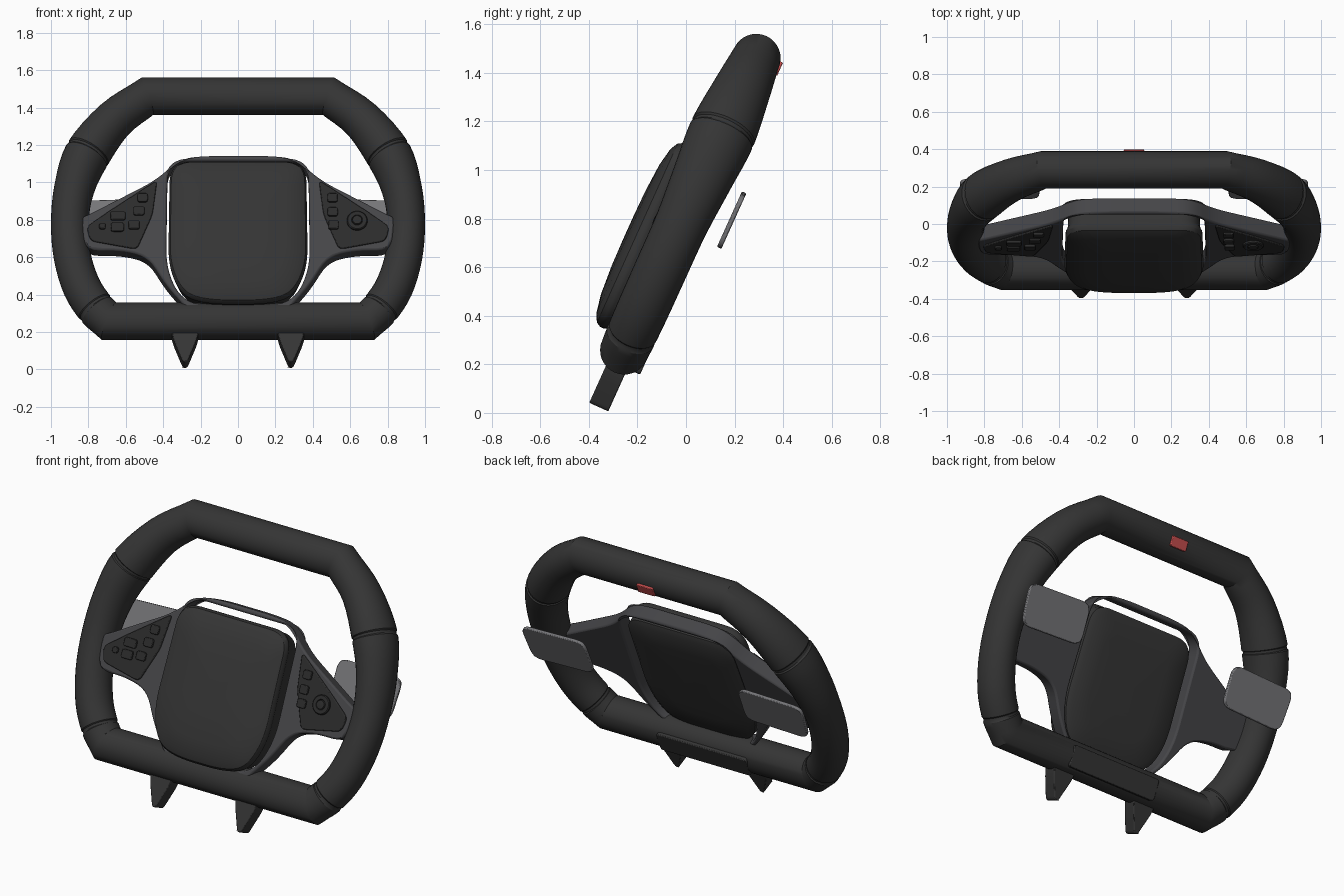
import bpy, bmesh, math
from mathutils import Matrix, Vector

if "Cube" in bpy.data.objects:
    bpy.data.objects.remove(bpy.data.objects["Cube"])

# Local frame: x right, y up along the wheel plane, z out of the wheel face
TILT = math.radians(65.7)
PLACE = Matrix.Translation((0, 0.017, 0.857)) @ Matrix.Rotation(TILT, 4, 'X')


def material(name, color):
    m = bpy.data.materials.new(name)
    m.diffuse_color = (*color, 1)
    m.use_nodes = True
    m.node_tree.nodes["Principled BSDF"].inputs["Base Color"].default_value = m.diffuse_color
    return m


DARK = material("dark_grip", (0.035, 0.035, 0.035))
FRAME = material("frame_grey", (0.06, 0.06, 0.065))
PANEL = material("panel_dark", (0.025, 0.025, 0.025))
METAL = material("paddle_grey", (0.18, 0.18, 0.19))
RED = material("marker_red", (0.6, 0.08, 0.08))


def up(z, n=0.0):
    """In-plane height for a front-view height z on depth n."""
    return (z - 0.857 - 0.412 * n) / 0.911


def finish(name, bm, mat, bevel=0.0):
    bmesh.ops.recalc_face_normals(bm, faces=bm.faces)
    me = bpy.data.meshes.new(name)
    bm.to_mesh(me)
    bm.free()
    ob = bpy.data.objects.new(name, me)
    bpy.context.collection.objects.link(ob)
    ob.matrix_world = PLACE
    me.materials.append(mat)
    if bevel:
        b = ob.modifiers.new("bevel", 'BEVEL')
        b.width, b.segments, b.limit_method = bevel, 2, 'ANGLE'
        b.angle_limit = math.radians(50)
        b.use_clamp_overlap = False
    bpy.ops.object.select_all(action='DESELECT')
    ob.select_set(True)
    bpy.context.view_layer.objects.active = ob
    bpy.ops.object.shade_smooth_by_angle(angle=math.radians(32))
    return ob


def rounded(pts, d, seg=5):
    """Closed outline with every corner replaced by a curve."""
    pts = [Vector(p) for p in pts]
    out = []
    for i, p in enumerate(pts):
        a, b = pts[i - 1] - p, pts[(i + 1) % len(pts)] - p
        s = p + a.normalized() * min(d, a.length * 0.48)
        e = p + b.normalized() * min(d, b.length * 0.48)
        for k in range(seg + 1):
            t = k / seg
            out.append(s * (1 - t) ** 2 + p * 2 * t * (1 - t) + e * t * t)
    return out


def plate(name, loops, n0, n1, mat, bevel=0.0):
    """Flat outline (extra loops are holes) extruded from n0 to n1."""
    bm = bmesh.new()
    for loop in loops:
        vs = [bm.verts.new((p[0], p[1], n0)) for p in loop]
        for i in range(len(vs)):
            bm.edges.new((vs[i - 1], vs[i]))
    bmesh.ops.triangle_fill(bm, use_beauty=True, edges=bm.edges[:], normal=(0, 0, 1))
    ext = bmesh.ops.extrude_face_region(bm, geom=bm.faces[:], use_keep_orig=True)
    moved = [g for g in ext["geom"] if isinstance(g, bmesh.types.BMVert)]
    bmesh.ops.translate(bm, verts=moved, vec=(0, 0, n1 - n0))
    return finish(name, bm, mat, bevel)


def skin(bm, rings, closed):
    rows = [[bm.verts.new(p) for p in r] for r in rings]
    n = len(rows[0])
    for i in range(0 if closed else 1, len(rows)):
        a, b = rows[i - 1], rows[i]
        for j in range(n):
            bm.faces.new((a[j - 1], a[j], b[j], b[j - 1]))
    return rows


def rect(cx, cy, w, h):
    return [(cx - w / 2, cy - h / 2), (cx + w / 2, cy - h / 2),
            (cx + w / 2, cy + h / 2), (cx - w / 2, cy + h / 2)]


def both(half):
    """Full outline from its right half, listed top to bottom."""
    return half + [(-x, y) for x, y in reversed(half)]


# Rim: right-side path of x, front height, in-plane radius, depth radius
KEYS = [(.69, .258, .1, .1), (.76, .325, .103, .104), (.835, .44, .102, .107),
        (.885, .6, .1, .108), (.9, .78, .1, .11), (.875, .97, .108, .125),
        (.805, 1.15, .122, .138), (.66, 1.335, .108, .118), (.485, 1.46, .1, .1)]
keys = [Vector((x, up(z), a, b)) for x, z, a, b in KEYS]
ext = [keys[0] * 2 - keys[1]] + keys + [keys[-1] * 2 - keys[-2]]
side = []
for i in range(1, len(ext) - 2):
    p0, p1, p2, p3 = ext[i - 1:i + 3]
    for k in range(4):
        t = k / 4
        p = 0.5 * (2 * p1 + (p2 - p0) * t + (2 * p0 - 5 * p1 + 4 * p2 - p3) * t * t
                   + (3 * p1 - p0 - 3 * p2 + p3) * t ** 3)
        if k == 0 and i in (2, 7):      # seam grooves at the grip ends
            d = (p2 - p0).normalized()
            for off, f in ((-.013, 1), (-.007, .95), (.007, .95), (.013, 1)):
                q = p + d * off
                side.append(Vector((q.x, q.y, p.z * f, p.w * f)))
        else:
            side.append(p)
side.append(keys[-1])
path = side + [Vector((-p.x, p.y, p.z, p.w)) for p in reversed(side)]
rings = []
for i, p in enumerate(path):
    d0 = (p.xy - path[i - 1].xy).normalized()
    d1 = (path[(i + 1) % len(path)].xy - p.xy).normalized()
    t = (d0 + d1).normalized()
    mitre = 1 / max(0.5, t.dot(d1))
    nx, ny = t.y * mitre, -t.x * mitre
    rings.append([(p.x + nx * p.z * math.cos(a), p.y + ny * p.z * math.cos(a),
                   p.w * math.sin(a)) for a in [k * math.tau / 32 for k in range(32)]])
bm = bmesh.new()
skin(bm, rings, True)
finish("rim", bm, DARK)

# Spoke frame with an opening for the centre pad
N = 0.08
outer = both([(.17, 1.145), (.31, 1.13), (.44, 1.015), (.8, .83), (.84, .815), (.82, .64),
              (.62, .64), (.48, .605), (.385, .455), (.3, .36), (.24, .29)])
hole = both([(.376, 1.118), (.385, .55), (.31, .385), (.165, .335)])
plate("spoke_frame", [rounded([(x, up(z, N)) for x, z in outer], .08),
                      rounded([(x, up(z, N)) for x, z in hole], .12, 8)],
      -.01, N, FRAME, .01)

# Centre pad: domed loft of its outline
pad = both([(.366, 1.108), (.375, .55), (.3, .39), (.16, .348)])
pad = rounded([(x, up(z, .12)) for x, z in pad], .12, 8)
levels = [(-.004, .3), (-.002, .6), (.004, .88), (.02, .955), (.09, .965), (.115, .995),
          (.13, .995), (.15, .97), (.168, .89), (.183, .7), (.191, .4), (.193, .12)]
bm = bmesh.new()
rows = skin(bm, [[(p.x * s, -.19 + (p.y + .19) * s, n) for p in pad] for n, s in levels], False)
bm.faces.new(rows[0])
bm.faces.new(rows[-1])
finish("centre_pad", bm, DARK)

# Control panels, paddles and lower prongs on both sides
panel = [(.432, 1.015), (.457, .83), (.54, .645), (.79, .69), (.81, .765), (.687, .85)]
prong = [(-.08, -.66), (-.08, -.715), (-.06, -.79), (-.012, -.914),
         (.012, -.914), (.06, -.79), (.08, -.715), (.08, -.66)]
paddle = [(.505, -.1), (.915, -.115), (.935, .125), (.51, .14)]
for s, tag in ((-1, "left"), (1, "right")):
    plate("control_panel_" + tag, [rounded([(s * x, up(z, .09)) for x, z in panel], .03)],
          .06, .09, PANEL, .005)
    plate("shift_paddle_" + tag, [rounded([(s * x, y) for x, y in paddle], .06)],
          -.192, -.172, METAL, .005)
    plate("lower_prong_" + tag, [rounded([(s * .283 + x, y) for x, y in prong], .02)],
          -.043, .043, DARK, .005)

# Buttons: x, front height, width, height
BUTTONS = [(-.51, .92, .055, .05), (-.53, .85, .06, .05), (-.556, .775, .06, .05),
           (-.642, .823, .08, .05), (-.645, .763, .07, .05), (-.725, .768, .035, .035),
           (.505, .92, .055, .05), (.506, .845, .055, .05), (.511, .775, .055, .05)]
for i, (x, z, w, h) in enumerate(BUTTONS):
    plate(f"button_{i + 1}", [rounded(rect(x, up(z, .1), w, h), .014)], .08, .103, PANEL, .004)

# Round dial: stepped disc
bm = bmesh.new()
dial = [(.055, .08), (.055, .1), (.05, .105), (.03, .105), (.027, .1), (.024, .11), (.004, .112)]
rows = skin(bm, [[(.637 + r * math.cos(k * math.tau / 32),
                   up(.797, .1) + r * math.sin(k * math.tau / 32), n) for k in range(32)]
                 for r, n in dial], False)
bm.faces.new(rows[0])
bm.faces.new(rows[-1])
finish("dial", bm, PANEL)

# Prong mount below the rim and red marker behind the top
plate("prong_mount", [rounded(rect(0, -.66, .6, .125), .02)], -.1, -.03, DARK, .005)
plate("top_marker", [rounded(rect(0, .66, .11, .06), .01)], -.108, -.07, RED, .004)
